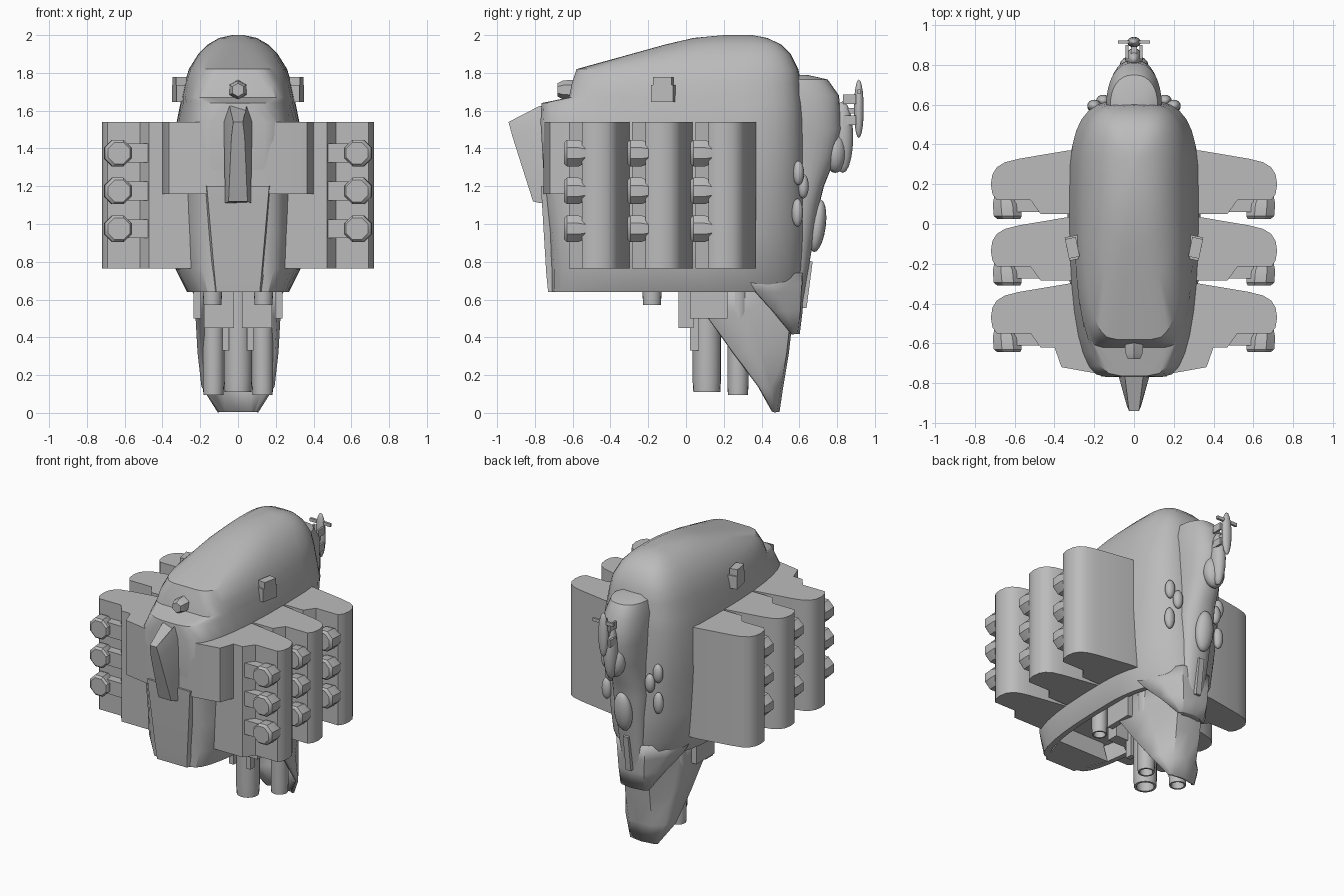
import bpy, bmesh, math
from mathutils import Vector, Matrix

if "Cube" in bpy.data.objects:
    bpy.data.objects.remove(bpy.data.objects["Cube"])

grey = bpy.data.materials.new("plain_grey")
grey.diffuse_color = (0.5, 0.5, 0.5, 1)
grey.use_nodes = True
grey.node_tree.nodes["Principled BSDF"].inputs["Base Color"].default_value = grey.diffuse_color


def finish(name, bm, recalc=True):
    if recalc:
        bmesh.ops.recalc_face_normals(bm, faces=bm.faces)
    me = bpy.data.meshes.new(name)
    bm.to_mesh(me)
    bm.free()
    me.materials.append(grey)
    ob = bpy.data.objects.new(name, me)
    bpy.context.collection.objects.link(ob)
    return ob


def loft(name, rings, closed=True):
    bm = bmesh.new()
    vs = [[bm.verts.new(p) for p in r] for r in rings]
    n = len(vs[0])
    for a, b in zip(vs, vs[1:]):
        for i in range(n if closed else n - 1):
            j = (i + 1) % n
            bm.faces.new((a[i], a[j], b[j], b[i]))
    if closed:
        bm.faces.new(vs[0])
        bm.faces.new(vs[-1])
    return finish(name, bm)


def section(z, w, wf, yf, ym, yb, pf=0.8, pb=0.6, n=8):
    """Horizontal ring: flat-ended front half and rounded back half."""
    pts = []
    wf = max(wf, 0.004)
    for i in range(n + 1):
        t = math.pi / 2 * (1 - i / n)
        pts.append((wf + (w - wf) * max(math.cos(t), 0) ** pf,
                    ym + (yf - ym) * math.sin(t) ** pf, z))
    for i in range(1, n + 1):
        t = math.pi / 2 * i / n
        pts.append((w * max(math.cos(t), 0) ** pb if i < n else 0,
                    ym + (yb - ym) * math.sin(t) ** pb, z))
    return pts + [(-x, y, q) for x, y, q in reversed(pts[:-1])]


def prism(name, plan, z0, z1):
    return loft(name, [[(x, y, z) for x, y in plan] for z in (z0, z1)])


def box(name, c, size, rot=None):
    bm = bmesh.new()
    m = Matrix.Translation(c) @ (rot or Matrix()) @ Matrix.Diagonal((*size, 1))
    bmesh.ops.create_cube(bm, size=1, matrix=m)
    return finish(name, bm)


def ball(name, c, radii, rot=None):
    bm = bmesh.new()
    m = Matrix.Translation(c) @ (rot or Matrix()) @ Matrix.Diagonal((*radii, 1))
    bmesh.ops.create_uvsphere(bm, u_segments=16, v_segments=10, radius=1, matrix=m)
    return finish(name, bm)


def tube(name, x, y, z0, z1, r, inner=0.75):
    """Vertical pipe with an open hollow lower end."""
    def ring(rad, z):
        return [(x + rad * math.cos(a * math.pi / 10), y + rad * math.sin(a * math.pi / 10), z)
                for a in range(20)]
    return loft(name, [ring(r, z1), ring(r, z0 + 0.06), ring(r * 0.95, z0),
                       ring(r * inner, z0), ring(r * inner, z0 + 0.12)])


# Main hull, lofted from top to bottom, with a recessed opening underneath
hull = [(2.0, .03, 0, .2, .28, .35), (1.985, .10, 0, .04, .27, .43),
        (1.95, .16, .02, -.11, .25, .505), (1.90, .21, .05, -.29, .2, .555),
        (1.82, .26, .09, -.58, .15, .595), (1.74, .285, .14, -.605, .1, .61),
        (1.67, .30, .16, -.62, .1, .615), (1.64, .305, .06, -.765, .1, .62),
        (1.54, .325, .14, -.77, .1, .625), (1.2, .335, .14, -.75, .1, .63, .8, .72),
        (.95, .335, .14, -.72, .1, .64, .8, .9), (.76, .33, .14, -.71, .1, .63, .8, 1.0),
        (.64, .27, .12, -.71, .1, .61, .8, 1.05), (.64, .235, .1, -.67, .1, .56, .8, 1.05),
        (.76, .235, .1, -.66, .1, .56, .8, 1.05)]
loft("main_hull", [section(*h) for h in hull])

# Rounded spine running down the back
spine = [(1.79, .07, .64), (1.765, .12, .75), (1.68, .14, .81), (1.5, .135, .825),
         (1.35, .125, .79), (1.2, .12, .73), (1.1, .125, .705), (.8, .10, .655), (.42, .07, .59)]
loft("back_spine", [section(z, w, w * .7, .5, .58 if z > .6 else .55, yb, 1, .85)
                    for z, w, yb in spine])

# Chin panel with sloping sides, front block and nose fin
loft("chin_panel", [[(-b, -.5, z), (-a, y, z), (a, y, z), (b, -.5, z)]
                    for z, a, b, y in ((1.2, .165, .24, -.768), (.74, .125, .17, -.74), (.64, .115, .2, -.73))])
half = [(.4, -.5), (.4, -.62), (.365, -.72), (.17, -.755)]
prism("front_block", half + [(-x, y) for x, y in reversed(half)], 1.16, 1.54)
loft("nose_fin", [[(-a, -.7, zb), (-a, yb, zb), (-f, yf, zf), (f, yf, zf), (a, yb, zb), (a, -.7, zb)]
                  for zb, yb, zf, yf, a, f in
                  ((1.625, -.775, 1.54, -.94, .045, .025), (1.54, -.775, 1.46, -.918, .075, .035),
                   (1.11, -.77, 1.12, -.81, .068, .05))])
loft("nose_light", [[(r * math.cos(a * math.pi / 3 + math.pi / 6), y, 1.71 + r * math.sin(a * math.pi / 3 + math.pi / 6))
                     for a in range(6)] for y, r in ((-.56, .055), (-.65, .05), (-.68, .035))])

# Three weapon pods on each side with three octagonal nozzles each
pod = [(.25, .05), (.47, .05), (.52, .12), (.69, .12), (.712, .15), (.72, .2), (.712, .25),
       (.69, .285), (.65, .31), (.58, .328), (.33, .37), (.25, .37)]
for s in (-1, 1):
    side = "left" if s < 0 else "right"
    for k in range(3):
        d = -.335 * k
        prism(f"pod_{side}_{k + 1}", [(s * x, y + d) for x, y in pod], .765, 1.54)
        for z in (1.375, 1.175, .975):
            rings = []
            for y, r, x in ((.025, .062, .63), (.04, .076, .635), (.10, .076, .64), (.17, .045, .655)):
                rings.append([(s * x + r * math.cos((a + .5) * math.pi / 4), y + d,
                               z + r * math.sin((a + .5) * math.pi / 4)) for a in range(8)])
            loft(f"nozzle_{side}_{k + 1}", rings)
            box(f"nozzle_strut_{side}_{k + 1}", (s * .53, .1 + d, z), (.14, .08, .1))

    # Side lamps
    turn = Matrix.Rotation(s * -.2, 4, 'Z')
    box(f"lamp_housing_{side}", (s * .305, -.12, 1.69), (.065, .12, .09), turn)
    box(f"lamp_cap_{side}", (s * .31, -.12, 1.757), (.055, .10, .045), turn)

    # Oval discs on the back
    for x, y, z in ((.2, .595, 1.27), (.155, .62, 1.2), (.2, .59, 1.06)):
        ball(f"back_disc_{side}", (s * x, y, z), (.035, .03, .065 if z != 1.06 else .075))

    # Exhaust tubes and guides under the hull
    tube(f"rear_exhaust_{side}", s * .13, .275, .095, .72, .056)
    tube(f"front_exhaust_{side}", s * .135, -.18, .57, .76, .05)
    box(f"guide_leg_{side}", (s * .065, .045, .52), (.035, .05, .38))
    box(f"guide_plate_{side}", (s * .1, 0, .58), (.16, .08, .26))
    box(f"tail_bracket_{side}", (s * .215, .12, .58), (.04, .2, .16))
tube("main_exhaust", 0, .11, .11, .74, .075)


# Tail shell and its collar, open to the front
def shell(name, rows, thick):
    ob = loft(name, [[(-xf, yf, z), (-(xf + xb) * .53, (yf + yb) / 2, z), (-xb, yb - .01, z), (0, yb, z),
                      (xb, yb - .01, z), ((xf + xb) * .53, (yf + yb) / 2, z), (xf, yf, z)]
                     for z, yf, xf, yb, xb in rows], closed=False)
    mod = ob.modifiers.new("thickness", 'SOLIDIFY')
    mod.thickness = thick
    mod.offset = 0
    return ob


shell("tail_shell", [(.68, .05, .215, .57, .09), (.54, .07, .215, .56, .09), (.50, .12, .215, .555, .09),
                     (.32, .25, .205, .535, .09), (.14, .385, .185, .505, .085),
                     (.005, .46, .10, .485, .07)], .02)
shell("tail_collar", [(.74, .30, .26, .61, .10), (.64, .37, .225, .605, .095),
                      (.54, .46, .16, .6, .09), (.42, .555, .09, .585, .075)], .035)

# Gear mounted on the spine: turret pods, aerial and panels
ball("back_turret", (0, .83, 1.46), (.045, .055, .19))
ball("back_turret_base", (0, .79, 1.38), (.075, .06, .11))
box("aerial_mount", (0, .87, 1.6), (.03, .12, .03))
ball("aerial_mast", (0, .915, 1.61), (.035, .026, .155))
box("aerial_crossbar", (0, .915, 1.70), (.16, .016, .022))
for s in (-1, 1):
    for z in (1.55, 1.66):
        box("aerial_prong", (s * .035, .865, z), (.014, .07, .05))
lean = Matrix.Rotation(-.13, 4, 'X')
ball("spine_bump", (0, .695, .99), (.065, .045, .14), lean)
box("spine_slot", (0, .637, .68), (.04, .035, .25), lean)

# Smooth curved surfaces while keeping hard edges
obs = list(bpy.context.collection.objects)
for ob in obs:
    ob.select_set(True)
bpy.context.view_layer.objects.active = obs[0]
bpy.ops.object.shade_smooth_by_angle(angle=math.radians(32))
